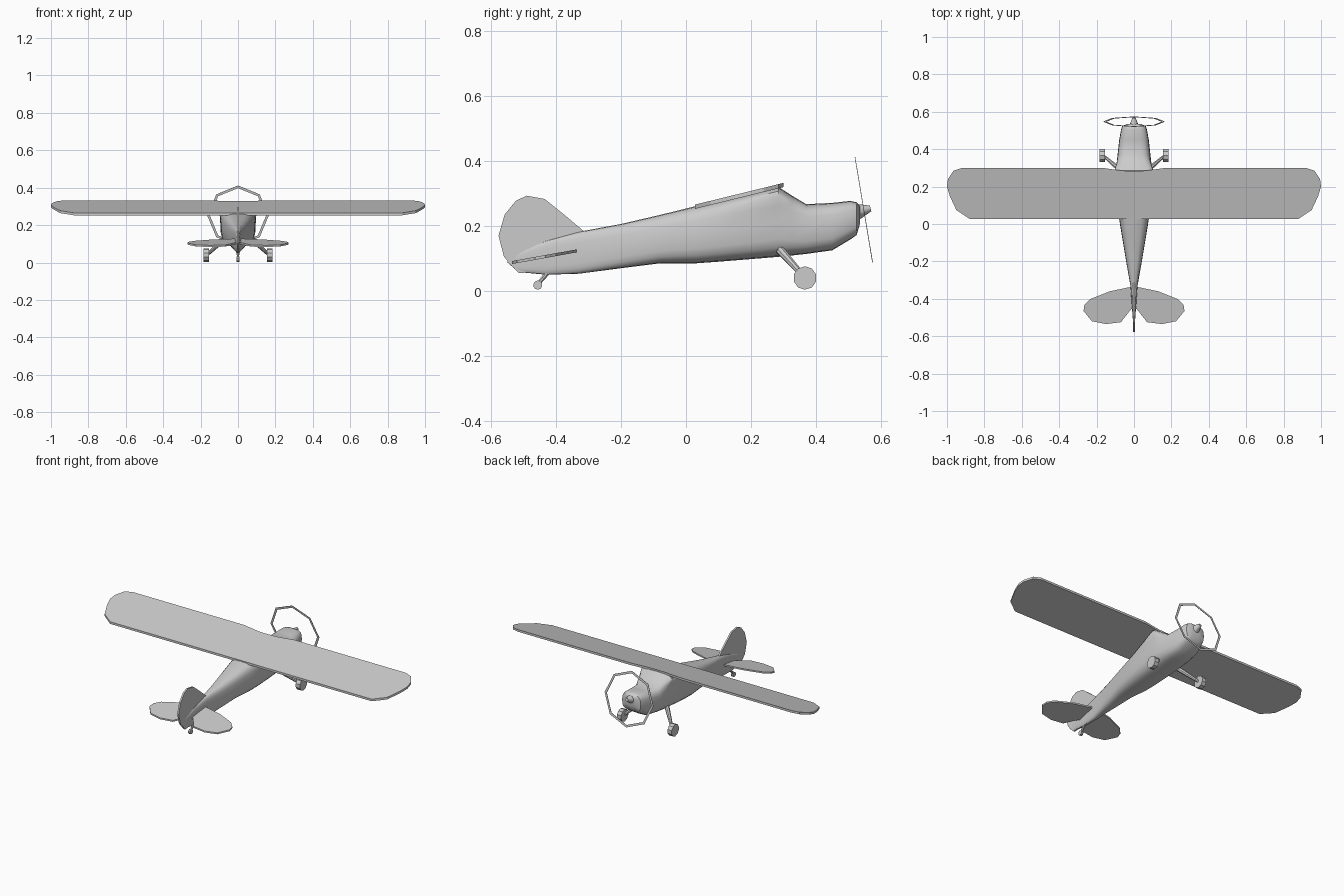
import bpy, bmesh, math
from mathutils import Vector, Matrix

if "Cube" in bpy.data.objects:
    bpy.data.objects.remove(bpy.data.objects["Cube"])


def add(name, verts, faces, smooth=None):
    mesh = bpy.data.meshes.new(name)
    bm = bmesh.new()
    vs = [bm.verts.new(v) for v in verts]
    for f in faces:
        bm.faces.new([vs[i] for i in f])
    bmesh.ops.recalc_face_normals(bm, faces=bm.faces)
    bm.to_mesh(mesh)
    bm.free()
    ob = bpy.data.objects.new(name, mesh)
    bpy.context.collection.objects.link(ob)
    if smooth:
        bpy.ops.object.select_all(action='DESELECT')
        bpy.context.view_layer.objects.active = ob
        ob.select_set(True)
        bpy.ops.object.shade_smooth_by_angle(angle=math.radians(smooth))
    return ob


def loft(name, rings, smooth=None):
    n = len(rings[0])
    faces = [[k * n + i, k * n + (i + 1) % n, (k + 1) * n + (i + 1) % n, (k + 1) * n + i]
             for k in range(len(rings) - 1) for i in range(n)]
    faces += [list(range(n)), [(len(rings) - 1) * n + i for i in range(n)]]
    return add(name, [p for r in rings for p in r], faces, smooth)


def rod(name, a, b, r1, r2, n, smooth=None):
    a, b = Vector(a), Vector(b)
    q = (b - a).to_track_quat('Z', 'Y')
    circle = [Vector((math.cos(t), math.sin(t), 0)) for t in
              [2 * math.pi * (i + .5) / n for i in range(n)]]
    return loft(name, [[p + q @ (c * r) for c in circle] for p, r in ((a, r1), (b, r2))], smooth)


def wing_panel(name, half, height, thick):
    # half outline runs from the centre front to the centre back
    outline = half + [(-x, y) for x, y in reversed(half) if x > 0]
    return loft(name, [[(x, y, height(y) - d) for x, y in outline] for d in (0, thick)])


# Fuselage: y, bottom, top, half width, flare towards the wing root
stations = [(-.55, .088, .105, .003, 0), (-.515, .058, .12, .006, 0), (-.43, .05, .155, .012, 0),
            (-.33, .053, .182, .019, 0), (-.2, .07, .206, .042, 0), (-.08, .085, .234, .062, 0),
            (.03, .085, .261, .08, 0), (.1, .09, .275, .088, .15), (.2, .098, .298, .093, .5),
            (.285, .105, .32, .095, .75), (.325, .109, .294, .093, .3), (.37, .114, .267, .088, 0),
            (.45, .125, .271, .079, 0), (.505, .158, .277, .069, 0), (.525, .172, .273, .062, 0),
            (.535, .205, .262, .035, 0)]
rings = []
for y, lo, hi, w, flare in stations:
    ring = []
    for i in range(20):
        t = 2 * math.pi * i / 20
        c, s = math.cos(t), math.sin(t)
        x = w * math.copysign(abs(c) ** .6, c) * (1 + flare * max(s, 0) ** 2)
        z = (lo + hi) / 2 + (hi - lo) / 2 * math.copysign(abs(s) ** .6, s)
        ring.append((x, y, z))
    rings.append(ring)
loft("fuselage", rings, 40)

# Main wing and tailplane
wing_panel("main_wing", [(0, .283), (.06, .285), (.17, .3), (.92, .3), (.965, .285), (.995, .24), (1, .2),
                         (.985, .15), (.95, .075), (.88, .028), (0, .028)],
           lambda y: .265 + .245 * (y - .025), .013)
wing_panel("tailplane", [(0, -.335), (.03, -.339), (.13, -.36), (.235, -.402), (.265, -.433), (.27, -.465),
                         (.225, -.52), (.15, -.535), (.07, -.525), (.015, -.455), (0, -.455)],
           lambda y: .128 + .18 * (y + .335), .009)

# Fin and rudder
fin = [(-.515, .055), (-.56, .105), (-.577, .17), (-.558, .235), (-.523, .278), (-.49, .293),
       (-.435, .283), (-.375, .235), (-.312, .182), (-.43, .06)]
loft("tail_fin", [[(x, y, z) for y, z in fin] for x in (-.005, .005)])

# Spinner
rod("spinner", (0, .525, .243), (0, .568, .254), .026, .009, 10, 40)

# Propeller ring, eight sided and tilted
tilt = Matrix.Rotation(math.radians(9.5), 3, 'X')
ring_pts = []
for r, d in ((.164, -.001), (.164, .001), (.15, .001), (.15, -.001)):
    for i in range(8):
        t = i * math.pi / 4
        ring_pts.append(Vector((0, .547, .25)) + tilt @ Vector((r * math.sin(t), d, r * math.cos(t))))
add("propeller_ring", ring_pts, [[k * 8 + i, k * 8 + (i + 1) % 8, (k + 1) % 4 * 8 + (i + 1) % 8, (k + 1) % 4 * 8 + i]
                                 for k in range(4) for i in range(8)])

# Main landing gear
for side, s in (("left", -1), ("right", 1)):
    rod(side + "_wheel", (s * .156, .366, .04), (s * .184, .366, .04), .036, .036, 10)
    rod(side + "_gear_strut", (s * .075, .29, .125), (s * .16, .362, .045), .014, .008, 8, 40)

# Tail wheel
rod("tail_wheel", (-.007, -.456, .018), (.007, -.456, .018), .014, .014, 10)
rod("tail_wheel_strut", (0, -.425, .057), (0, -.456, .02), .008, .006, 8, 40)
